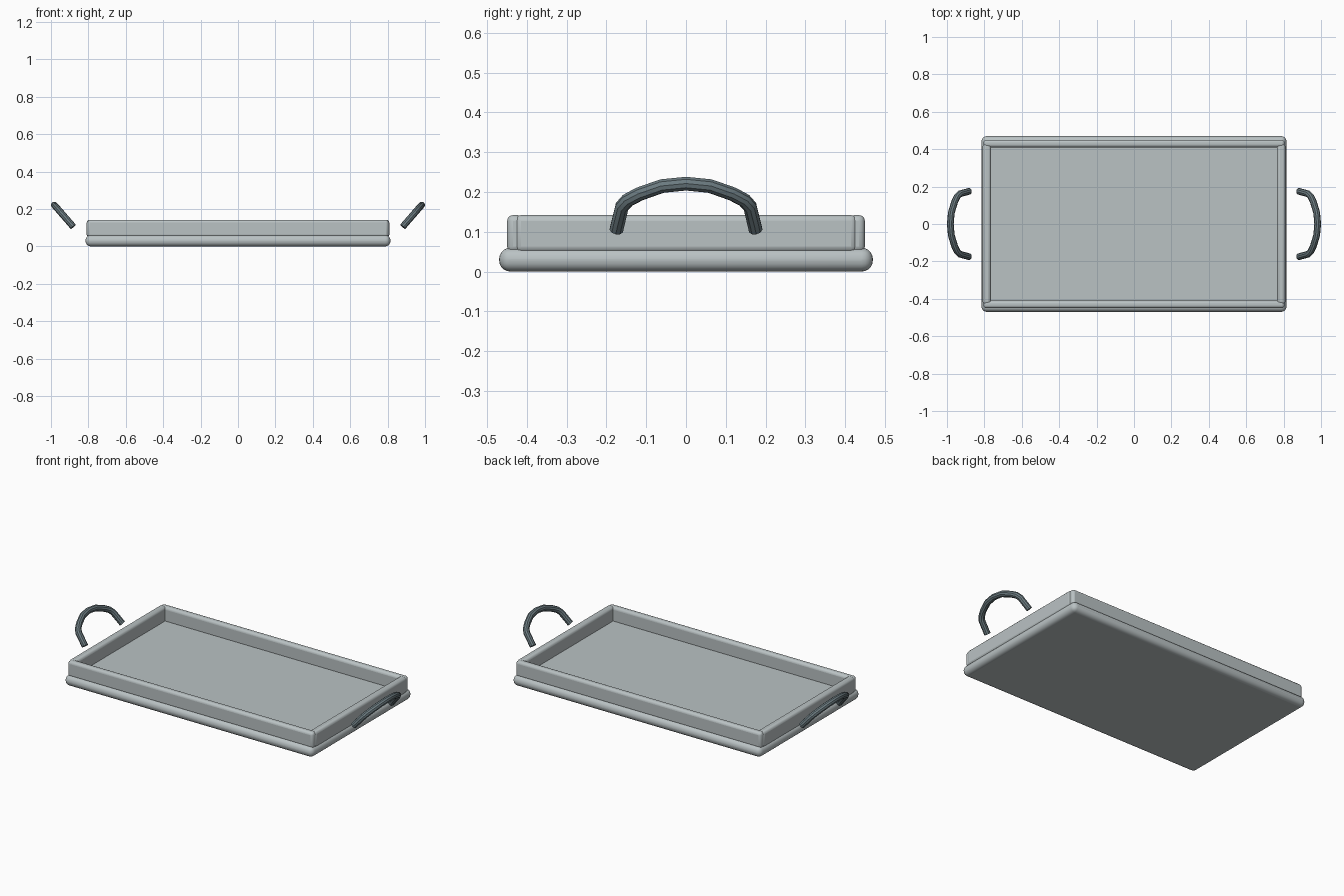
import bpy

if "Cube" in bpy.data.objects:
    bpy.data.objects.remove(bpy.data.objects["Cube"])


def material(name, color):
    mat = bpy.data.materials.new(name)
    mat.diffuse_color = color
    mat.use_nodes = True
    mat.node_tree.nodes["Principled BSDF"].inputs["Base Color"].default_value = mat.diffuse_color
    return mat


TRAY = material("tray_grey", (0.49, 0.54, 0.55, 1))
DARK = material("handle_slate", (0.15, 0.20, 0.22, 1))


def rounded_box(name, center, size, bevel, segments):
    bpy.ops.mesh.primitive_cube_add(size=1, location=center)
    ob = bpy.context.object
    ob.name = name
    ob.scale = size
    bpy.ops.object.transform_apply(location=False, rotation=False, scale=True)
    mod = ob.modifiers.new("bevel", 'BEVEL')
    mod.width = bevel
    mod.segments = segments
    ob.data.materials.append(TRAY)
    bpy.ops.object.shade_smooth_by_angle()
    return ob


# Base slab with a fully rounded rim
rounded_box("base", (0, 0, 0.03), (1.63, 0.94, 0.06), 0.028, 5)

# Raised rim: long front and back walls, short side walls
for side, long_name, short_name in ((-1, "front_wall", "left_wall"), (1, "back_wall", "right_wall")):
    rounded_box(long_name, (0, side * 0.43, 0.095), (1.61, 0.04, 0.094), 0.015, 3)
    rounded_box(short_name, (side * 0.787, 0, 0.095), (0.044, 0.86, 0.094), 0.015, 3)

# Tilted bow handles: half path as (y, z), x follows the outward slope
HALF = [(0.175, 0.105), (0.161, 0.163), (0.147, 0.179), (0.117, 0.195), (0.06, 0.215)]
PATH = HALF + [(0, 0.221)] + [(-y, z) for y, z in reversed(HALF)]

for side, name in ((-1, "left_handle"), (1, "right_handle")):
    curve = bpy.data.curves.new(name, 'CURVE')
    curve.dimensions = '3D'
    curve.bevel_depth = 0.018
    curve.bevel_resolution = 3
    curve.use_fill_caps = True
    spline = curve.splines.new('POLY')
    spline.points.add(len(PATH) - 1)
    for point, (y, z) in zip(spline.points, PATH):
        x = 0.982 - (0.221 - z) * 0.87
        point.co = (side * x, y, z, 1)
    ob = bpy.data.objects.new(name, curve)
    bpy.context.collection.objects.link(ob)
    curve.materials.append(DARK)
    bpy.ops.object.select_all(action='DESELECT')
    ob.select_set(True)
    bpy.context.view_layer.objects.active = ob
    bpy.ops.object.convert(target='MESH')
    bpy.ops.object.shade_smooth_by_angle()
